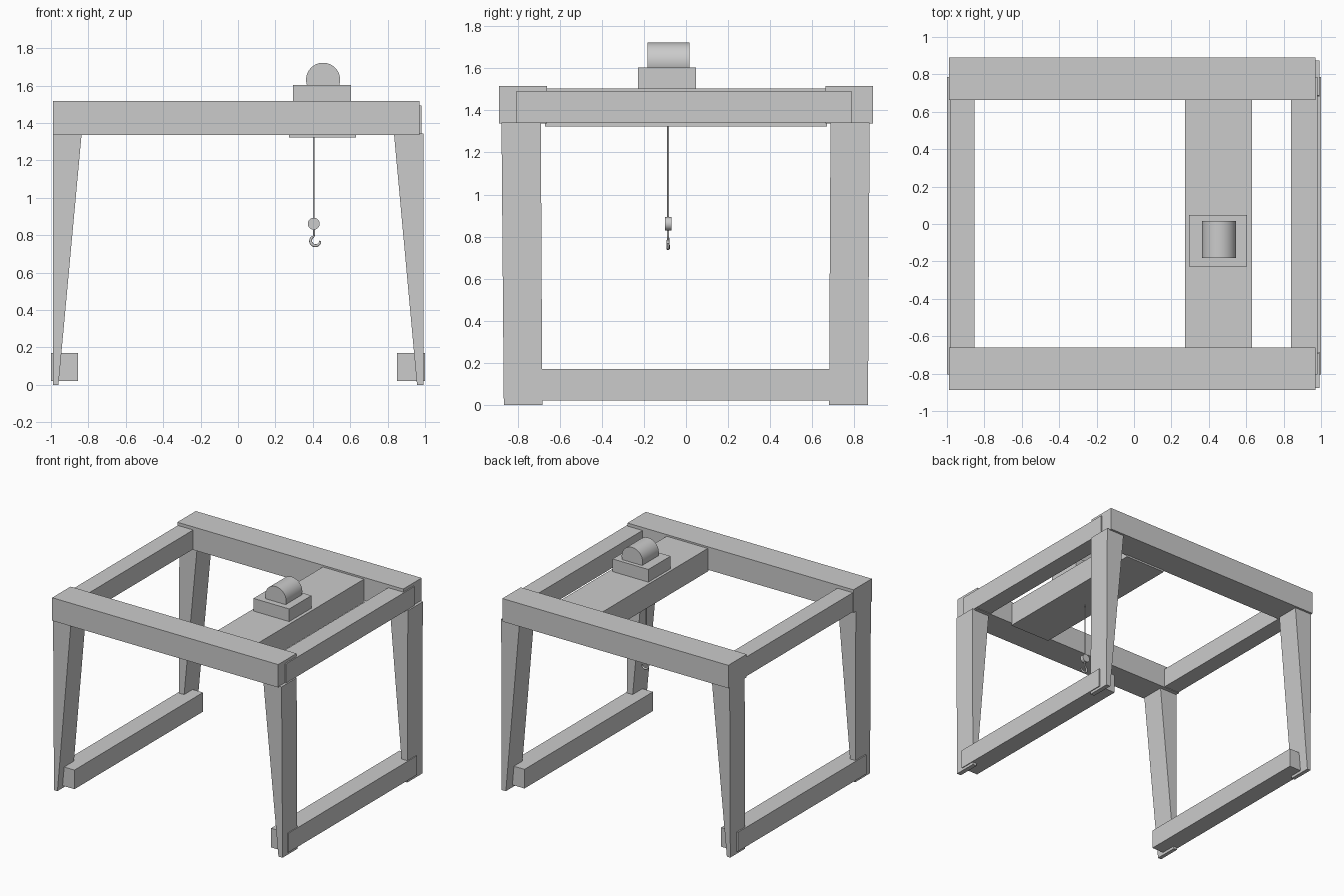
import bpy, bmesh, math
from mathutils import Vector

if "Cube" in bpy.data.objects:
    bpy.data.objects.remove(bpy.data.objects["Cube"])


def mesh_object(name, verts, faces):
    me = bpy.data.meshes.new(name)
    bm = bmesh.new()
    vs = [bm.verts.new(v) for v in verts]
    for f in faces:
        bm.faces.new([vs[i] for i in f])
    bmesh.ops.recalc_face_normals(bm, faces=bm.faces)
    bm.to_mesh(me)
    bm.free()
    ob = bpy.data.objects.new(name, me)
    bpy.context.collection.objects.link(ob)
    return ob


def frustum(name, bottom, top, z0, z1):
    """Block between two (x0, x1, y0, y1) rectangles at z0 and z1."""
    verts = []
    for (x0, x1, y0, y1), z in ((bottom, z0), (top, z1)):
        verts += [(x0, y0, z), (x1, y0, z), (x1, y1, z), (x0, y1, z)]
    sides = [(i, (i + 1) % 4, (i + 1) % 4 + 4, i + 4) for i in range(4)]
    return mesh_object(name, verts, [(3, 2, 1, 0), (4, 5, 6, 7)] + sides)


def box(name, x0, x1, y0, y1, z0, z1):
    return frustum(name, (x0, x1, y0, y1), (x0, x1, y0, y1), z0, z1)


def cylinder(name, centre, radius, length, along_y=True, sides=48):
    rot = (math.pi / 2, 0, 0) if along_y else (0, 0, 0)
    bpy.ops.mesh.primitive_cylinder_add(vertices=sides, radius=radius, depth=length,
                                        location=centre, rotation=rot)
    ob = bpy.context.object
    ob.name = name
    bpy.ops.object.shade_smooth_by_angle(angle=math.radians(35))
    return ob


# Long top beams, front and back
box("front_top_beam", -0.99, 0.97, -0.888, -0.66, 1.337, 1.517)
box("back_top_beam", -0.99, 0.97, 0.662, 0.89, 1.337, 1.517)

# End beams at the top and ground beams at the bottom
box("left_end_beam", -0.985, -0.852, -0.805, 0.787, 1.342, 1.493)
box("right_end_beam", 0.84, 0.98, -0.805, 0.787, 1.342, 1.493)
box("left_ground_beam", -1.0, -0.855, -0.805, 0.787, 0.02, 0.17)
box("right_ground_beam", 0.85, 1.0, -0.805, 0.787, 0.02, 0.17)

# Tapered legs: vertical outer face, sloping inner face
leg_x = {"left": ((-0.99, -0.96), (-0.99, -0.836)),
         "right": ((0.957, 0.993), (0.834, 0.992))}
leg_y = {"front": ((-0.866, -0.683), (-0.877, -0.69)),
         "back": ((0.68, 0.865), (0.687, 0.873))}
for side, (xb, xt) in leg_x.items():
    for end, (yb, yt) in leg_y.items():
        frustum(f"{end}_{side}_leg", xb + yb, xt + yt, 0.0, 1.343)

# Travelling girder, trolley and winch drum
box("girder", 0.273, 0.63, -0.67, 0.67, 1.323, 1.504)
box("trolley", 0.294, 0.604, -0.228, 0.047, 1.5, 1.603)
cylinder("winch_drum", (0.455, -0.083, 1.631), 0.091, 0.2)

# Rope and pulley block
cylinder("rope", (0.405, -0.085, 1.12), 0.005, 0.5, along_y=False, sides=16)
cylinder("pulley_block", (0.405, -0.085, 0.861), 0.032, 0.03)

# Hook: shank, then an arc opening to the upper right
points = [((0.407, 0.835), 0.8), ((0.407, 0.806), 0.8)]
for i in range(15):
    a = math.radians(110 + 250 * i / 14)
    swell = 0.75 + 0.45 * math.sin(math.pi * i / 14)
    points.append(((0.414 + 0.026 * math.cos(a), 0.770 + 0.026 * math.sin(a)), swell))
cu = bpy.data.curves.new("hook", "CURVE")
cu.dimensions = "3D"
cu.bevel_depth = 0.007
cu.bevel_resolution = 3
cu.use_fill_caps = True
sp = cu.splines.new("POLY")
sp.points.add(len(points) - 1)
for p, ((x, z), r) in zip(sp.points, points):
    p.co = (x, -0.085, z, 1)
    p.radius = r
hook = bpy.data.objects.new("hook", cu)
bpy.context.collection.objects.link(hook)
